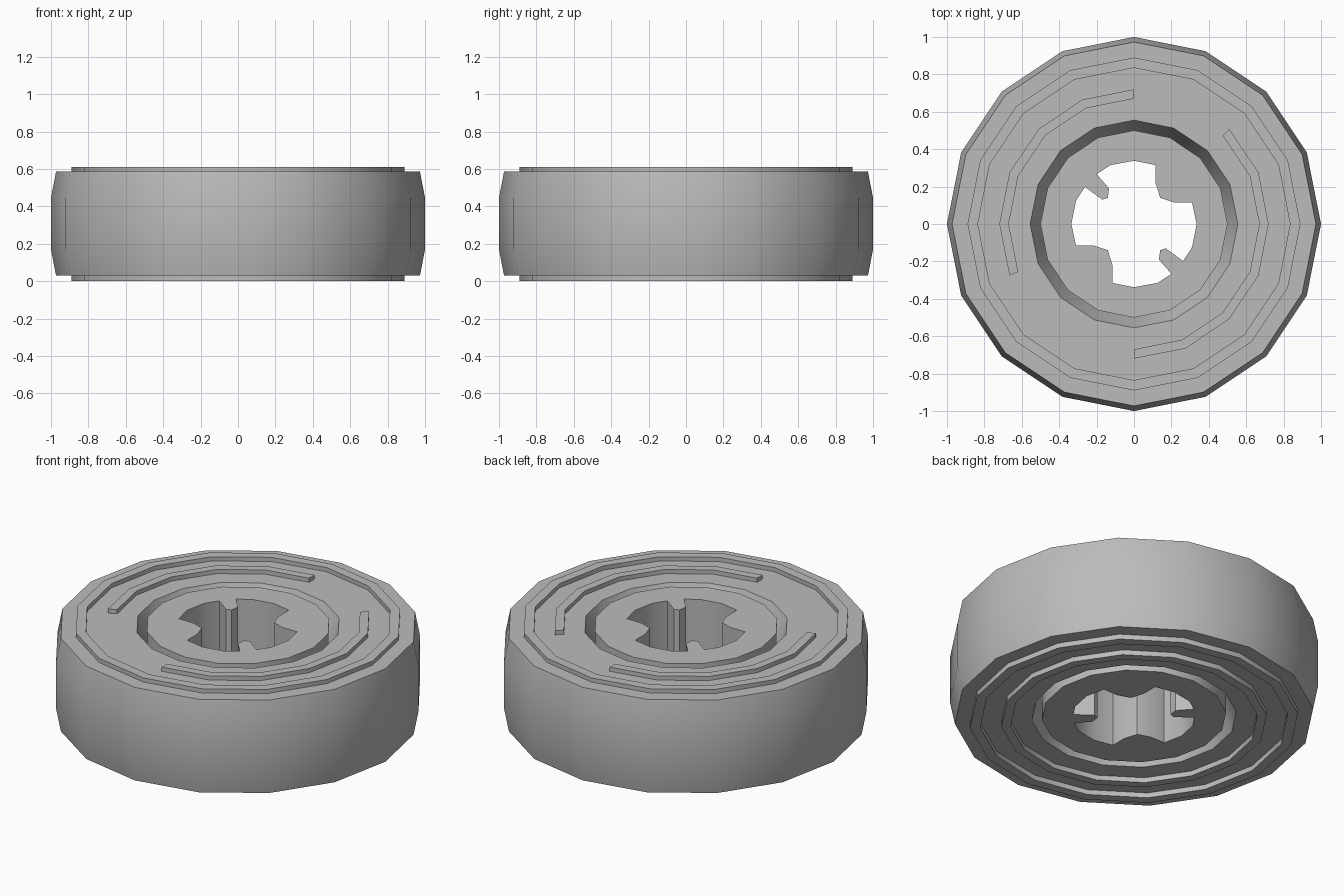
import bpy, bmesh, math
from mathutils import Vector

if "Cube" in bpy.data.objects:
    bpy.data.objects.remove(bpy.data.objects["Cube"])

SIDES = 16
LOW, HIGH, TOP = 0.03, 0.585, 0.61   # side faces and top of the raised ribs

grey = bpy.data.materials.new("light_grey")
grey.use_nodes = True
colour = (0.5, 0.5, 0.5, 1)
grey.diffuse_color = colour
grey.node_tree.nodes["Principled BSDF"].inputs["Base Color"].default_value = colour


def finish(name, bm):
    bmesh.ops.recalc_face_normals(bm, faces=bm.faces)
    mesh = bpy.data.meshes.new(name)
    bm.to_mesh(mesh)
    bm.free()
    obj = bpy.data.objects.new(name, mesh)
    bpy.context.collection.objects.link(obj)
    mesh.materials.append(grey)
    bpy.ops.object.select_all(action='DESELECT')
    obj.select_set(True)
    bpy.context.view_layer.objects.active = obj
    bpy.ops.object.shade_smooth_by_angle(angle=math.radians(30))


def sweep(name, profile, closed, start=0, steps=SIDES):
    """Turn an (r, z) profile about the z axis in whole facets."""
    bm = bmesh.new()
    full = steps == SIDES
    rows = []
    for i in range(steps if full else steps + 1):
        a = 2 * math.pi * (start + i) / SIDES
        rows.append([bm.verts.new((r * math.cos(a), r * math.sin(a), z)) for r, z in profile])
    n = len(profile)
    for i in range(steps):
        one, two = rows[i], rows[(i + 1) % len(rows)]
        for j in range(n if closed else n - 1):
            k = (j + 1) % n
            bm.faces.new((one[j], two[j], two[k], one[k]))
    if closed and not full:
        bm.faces.new(rows[0])
        bm.faces.new(rows[-1])
    finish(name, bm)


def rib(name, r0, r1, z0, z1, start=0, steps=SIDES):
    sweep(name, [(r0, z0), (r1, z0), (r1, z1), (r0, z1)], True, start, steps)


# Tyre body with a sloped groove around the hub on each side
sweep("tyre", [(0.5, LOW + 0.14), (0.555, LOW), (0.973, LOW), (1, 0.17),
               (1, 0.445), (0.973, HIGH), (0.555, HIGH), (0.5, HIGH - 0.14)], False)

# Raised ribs: full rings, and two arcs on the upper side
rib("upper_outer_ring", 0.835, 0.89, HIGH - 0.005, TOP)
rib("lower_outer_ring", 0.835, 0.89, 0, LOW + 0.005)
rib("lower_inner_ring", 0.67, 0.72, 0, LOW + 0.005)
rib("upper_left_arc", 0.67, 0.72, HIGH - 0.005, TOP, 4, 5)
rib("upper_right_arc", 0.67, 0.72, HIGH - 0.005, TOP, 12, 6)

# Hub with a keyed axle hole; half the outline is repeated by a half turn
half = [(0, 0.338), (0.115, 0.315), (0.115, 0.22), (0.14, 0.14), (0.215, 0.115),
        (0.31, 0.115), (0.335, 0), (0.31, -0.125), (0.262, -0.198), (0.17, -0.13),
        (0.14, -0.14), (0.133, -0.19), (0.2, -0.267), (0.125, -0.315)]
hole = half + [(-x, -y) for x, y in half]
rim = [(0.5 * math.cos(2 * math.pi * i / SIDES), 0.5 * math.sin(2 * math.pi * i / SIDES))
       for i in range(SIDES)]
bm = bmesh.new()
for loop in (rim, hole):
    verts = [bm.verts.new((x, y, LOW)) for x, y in loop]
    for i, v in enumerate(verts):
        bm.edges.new((v, verts[i - 1]))
bmesh.ops.triangle_fill(bm, edges=bm.edges[:], use_beauty=True)
lifted = bmesh.ops.extrude_face_region(bm, geom=bm.faces[:], use_keep_orig=True)
bmesh.ops.translate(bm, vec=Vector((0, 0, HIGH - LOW)),
                    verts=[g for g in lifted["geom"] if isinstance(g, bmesh.types.BMVert)])
finish("hub", bm)
